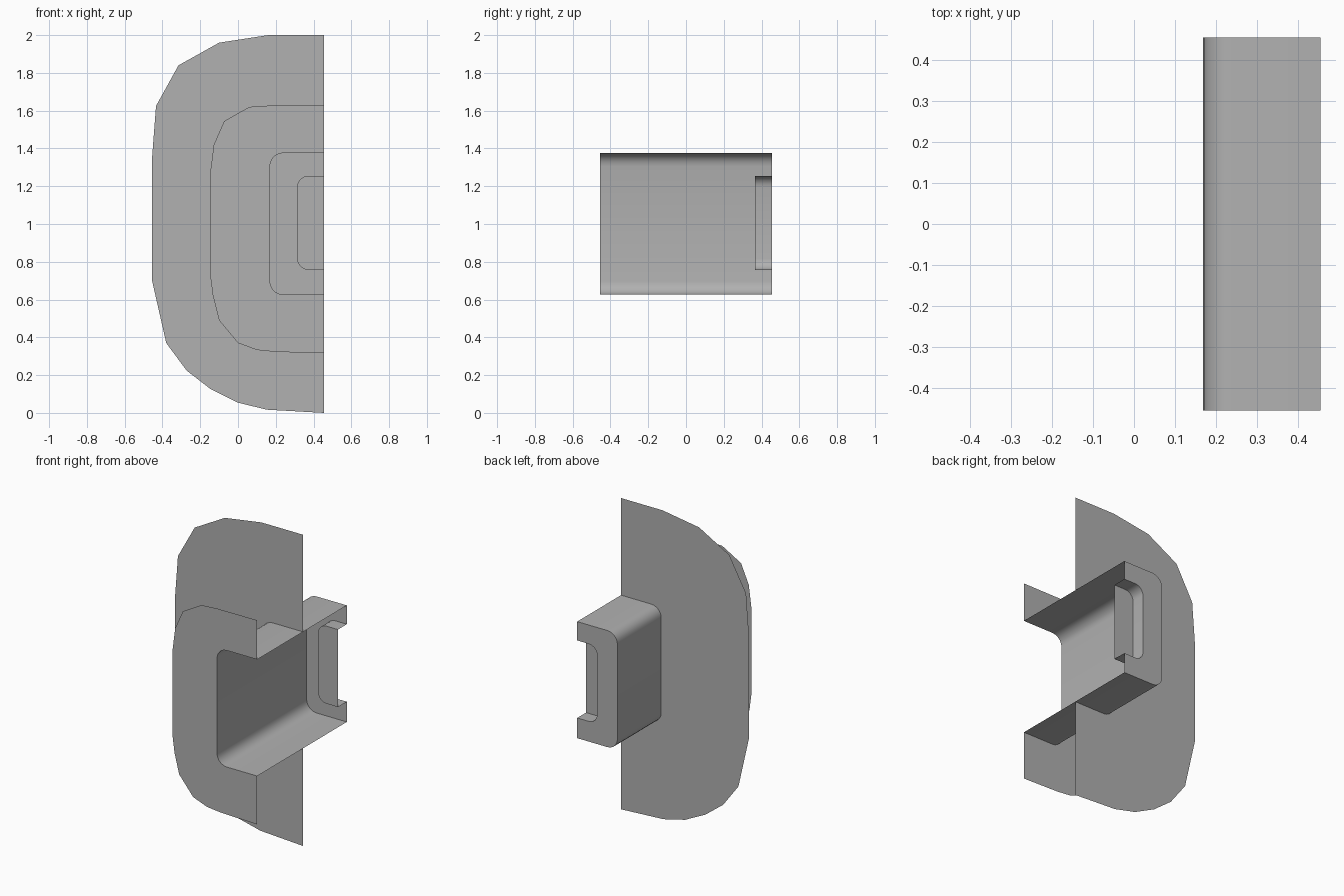
import bpy, bmesh
from math import pi, sin, cos, radians

if "Cube" in bpy.data.objects:
    bpy.data.objects.remove(bpy.data.objects["Cube"])

XR = 0.455            # open right-hand edge shared by every part
Y_FRONT, Y_PLATE, Y_POCKET, Y_BACK = -0.455, 0.01, 0.365, 0.455

# Mid grey shared by all parts
grey = bpy.data.materials.new("mid_grey")
grey.diffuse_color = (0.44, 0.44, 0.44, 1.0)
grey.use_nodes = True
grey.node_tree.nodes["Principled BSDF"].inputs["Base Color"].default_value = grey.diffuse_color


def c_profile(x0, z0, z1, r, n=5):
    """Open C-shaped outline, rounded on the left, from top right to bottom right."""
    pts = [(XR, z1)]
    for cz, start in ((z1 - r, pi / 2), (z0 + r, pi)):
        for i in range(n + 1):
            a = start + i * pi / 2 / n
            pts.append((x0 + r + r * cos(a), cz + r * sin(a)))
    return pts + [(XR, z0)]


def sheet(bm, outer, y, inner=()):
    """Flat sheet at depth y, optionally with an open notch cut by the inner outline."""
    loop = list(outer) + list(reversed(inner))
    bm.faces.new([bm.verts.new((x, y, z)) for x, z in loop])


def wall(bm, profile, y0, y1):
    """Strip swept along y from an open profile."""
    a = [bm.verts.new((x, y0, z)) for x, z in profile]
    b = [bm.verts.new((x, y1, z)) for x, z in profile]
    for i in range(len(profile) - 1):
        bm.faces.new((a[i], a[i + 1], b[i + 1], b[i]))


def finish(bm, name):
    bmesh.ops.remove_doubles(bm, verts=bm.verts, dist=1e-5)
    bmesh.ops.recalc_face_normals(bm, faces=bm.faces)
    me = bpy.data.meshes.new(name)
    bm.to_mesh(me)
    bm.free()
    me.materials.append(grey)
    ob = bpy.data.objects.new(name, me)
    bpy.context.collection.objects.link(ob)
    bpy.ops.object.select_all(action='DESELECT')
    ob.select_set(True)
    bpy.context.view_layer.objects.active = ob
    bpy.ops.object.shade_smooth_by_angle(angle=radians(35))


sleeve_c = c_profile(0.169, 0.627, 1.376, 0.07)
pocket_c = c_profile(0.313, 0.757, 1.255, 0.06)

# Large plate around the middle of the sleeve
plate_c = [(XR, 2.0), (0.16, 2.0), (-0.10, 1.96), (-0.315, 1.84), (-0.434, 1.625),
           (-0.455, 1.35), (-0.455, 0.70), (-0.38, 0.37), (-0.272, 0.224),
           (-0.145, 0.126), (0.0, 0.054), (0.153, 0.017), (XR, 0.0)]
bm = bmesh.new()
sheet(bm, plate_c, Y_PLATE, sleeve_c)
finish(bm, "large_plate")

# Smaller flange around the front opening
flange_c = [(XR, 1.628), (0.17, 1.627), (0.06, 1.62), (-0.073, 1.545), (-0.128, 1.42),
            (-0.146, 1.28), (-0.146, 0.72), (-0.133, 0.62), (-0.10, 0.49),
            (0.0, 0.37), (0.10, 0.333), (0.20, 0.323), (XR, 0.316)]
bm = bmesh.new()
sheet(bm, flange_c, Y_FRONT, sleeve_c)
finish(bm, "front_flange")

# Sleeve with its back rim and the shallow pocket set into the back
bm = bmesh.new()
wall(bm, sleeve_c, Y_FRONT, Y_BACK)
sheet(bm, sleeve_c, Y_BACK, pocket_c)
wall(bm, pocket_c, Y_POCKET, Y_BACK)
sheet(bm, pocket_c, Y_POCKET)
finish(bm, "sleeve")
